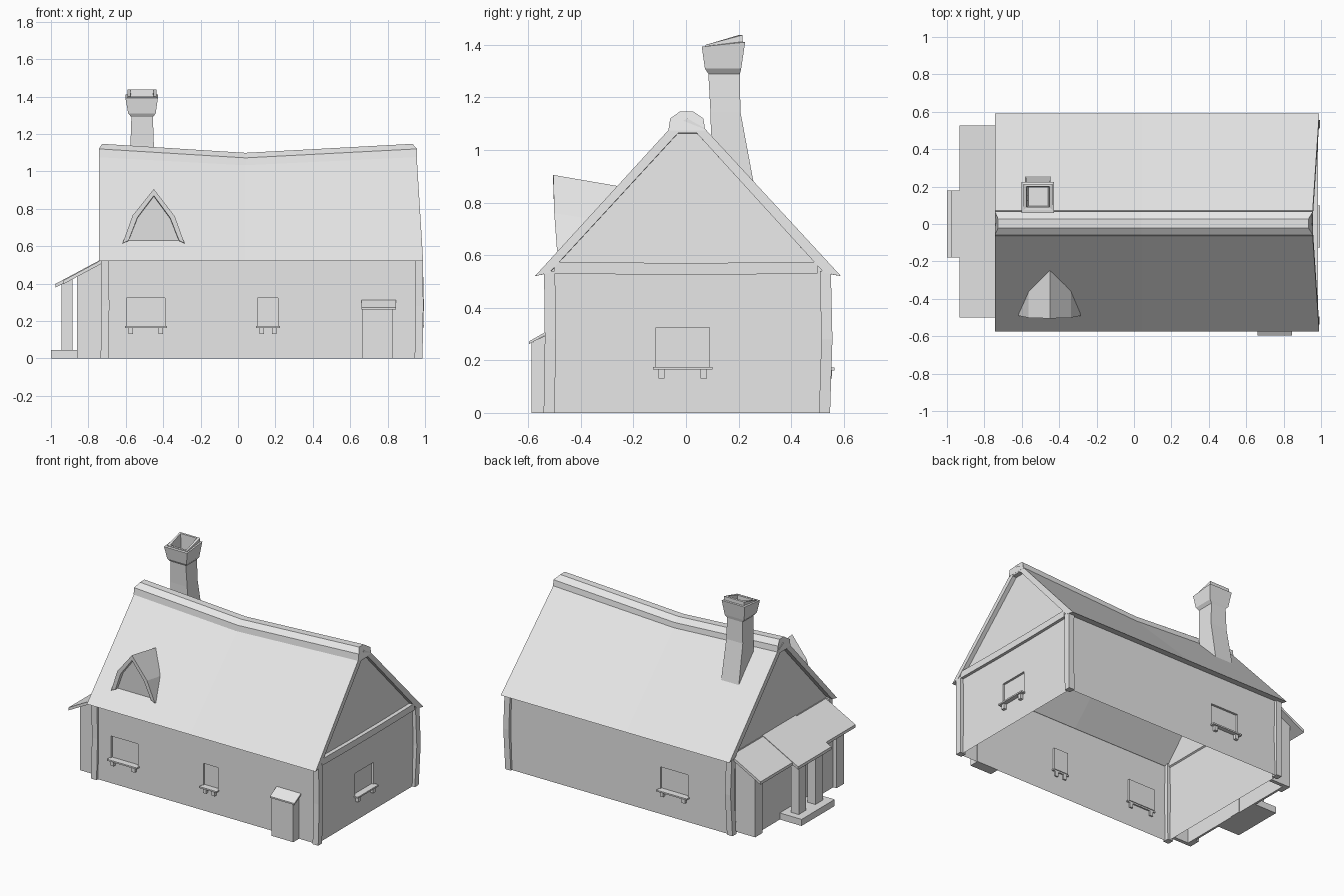
import bpy, bmesh
from mathutils import Vector, Matrix
from math import radians

cube = bpy.data.objects.get("Cube")
if cube:
    bpy.data.objects.remove(cube, do_unlink=True)

GREY = (0.8, 0.8, 0.8, 1)
mat = bpy.data.materials.new("pale grey")
mat.use_nodes = True
mat.diffuse_color = GREY
mat.node_tree.nodes["Principled BSDF"].inputs["Base Color"].default_value = GREY


def finish(name, bm, recalc=True):
    if recalc:
        bmesh.ops.recalc_face_normals(bm, faces=bm.faces)
    me = bpy.data.meshes.new(name)
    bm.to_mesh(me)
    bm.free()
    me.materials.append(mat)
    ob = bpy.data.objects.new(name, me)
    bpy.context.scene.collection.objects.link(ob)
    return ob


def loft(name, rings):
    """Closed solid skinned through rings of equal point count."""
    bm = bmesh.new()
    vs = [[bm.verts.new(p) for p in ring] for ring in rings]
    n = len(vs[0])
    for a, b in zip(vs, vs[1:]):
        for i in range(n):
            j = (i + 1) % n
            bm.faces.new((a[i], a[j], b[j], b[i]))
    bm.faces.new(vs[0])
    bm.faces.new(vs[-1])
    return finish(name, bm)


def rect(x0, x1, y0, y1, z, tilt=0):
    return [(x0, y0, z), (x1, y0, z), (x1, y1, z + tilt), (x0, y1, z + tilt)]


def box(name, x0, x1, y0, y1, z0, z1):
    return loft(name, [rect(x0, x1, y0, y1, z0), rect(x0, x1, y0, y1, z1)])


def panel(name, pts):
    bm = bmesh.new()
    bm.faces.new([bm.verts.new(p) for p in pts])
    return finish(name, bm, False)


def wall(side, turn, dist, u0, u1, windows, low=0.172, high=0.322):
    """Wall sheet with recessed windows, each with a sill and two brackets."""
    rot = Matrix.Rotation(radians(turn), 4, 'Z')
    us = sorted([u0, u1] + [u for w in windows for u in w])
    zs = [0, low, high, 0.54]
    bm = bmesh.new()
    grid = [[bm.verts.new((u, -dist, z)) for z in zs] for u in us]
    panes = []
    for i in range(len(us) - 1):
        for j in range(3):
            f = bm.faces.new((grid[i][j], grid[i + 1][j],
                              grid[i + 1][j + 1], grid[i][j + 1]))
            if j == 1 and any(abs(us[i] - w[0]) < 1e-6 for w in windows):
                panes.append(f)
    if panes:
        out = bmesh.ops.extrude_discrete_faces(bm, faces=panes)
        verts = {v for f in out["faces"] for v in f.verts}
        bmesh.ops.translate(bm, vec=(0, 0.015, 0), verts=list(verts))
    parts = [finish(side + "_wall", bm, False)]
    for a, b in windows:
        parts.append(box(side + "_window_sill", a - 0.01, b + 0.01,
                         -dist - 0.03, -dist + 0.01, low - 0.01, low))
        for c in (a + 0.022, b - 0.022):
            parts.append(box(side + "_sill_bracket", c - 0.012, c + 0.012,
                             -dist - 0.02, -dist + 0.01, 0.13, low - 0.01))
    for ob in parts:
        ob.data.transform(rot)


# Four walls
wall("front", 0, 0.525, -0.71, 0.965, [(-0.595, -0.39), (0.105, 0.215)])
wall("right", 90, 0.965, -0.525, 0.535, [(-0.115, 0.09)], 0.175, 0.325)
wall("back", 180, 0.535, -0.965, 0.71, [(0.18, 0.39)])
wall("left", 270, 0.71, -0.535, 0.525, [])

# Slightly crooked corner posts
for name, x, y, bend in (("front_right", 0.967, -0.519, 0.003),
                         ("back_right", 0.967, 0.53, 0.006),
                         ("front_left", -0.712, -0.519, 0.003),
                         ("back_left", -0.712, 0.53, 0.006)):
    w = 0.021
    loft(name + "_post", [rect(x + d - w, x + d + w, y + d - w, y + d + w, z)
                          for z, d in ((0, -bend / 2), (0.28, bend), (0.54, 0))])

# Sagging roof shell, its right end leaning inwards towards the ridge
profile = [(-0.575, 0.52), (-0.06, 1.083), (0.005, 1.12), (0.07, 1.083), (0.59, 0.52),
           (0.525, 0.533), (0.04, 1.065), (-0.03, 1.065), (-0.52, 0.533)]


def roof_ring(x, sag, lean):
    return [(x - lean * (z - 0.52) / 0.6, y, z - sag * (z - 0.52) / 0.6)
            for y, z in profile]


loft("main_roof", [roof_ring(-0.742, 0, 0), roof_ring(0.04, 0.047, 0),
                   roof_ring(0.99, 0, 0.037)])

# Ridge cap with tapered ends
cap = [(-0.067, 1.075), (-0.06, 1.12), (-0.022, 1.147),
       (0.027, 1.147), (0.066, 1.12), (0.073, 1.075)]
loft("ridge_cap", [[(x + (taper if z > 1.13 else 0), y, z - sag) for y, z in cap]
                   for x, sag, taper in ((-0.744, 0, 0.017), (0.04, 0.048, 0),
                                         (0.957, 0, -0.024))])

# Recessed gables and the sagging beam across the right one
right_gable = [(0.96, -0.53, 0.53), (0.96, 0.535, 0.53),
               (0.927, 0.04, 1.07), (0.927, -0.03, 1.07)]
panel("right_gable", right_gable)
panel("left_gable", [(-0.705, y, z) for _, y, z in reversed(right_gable)])
loft("gable_beam", [[(0.94, y, 0.53 - s), (0.985, y, 0.53 - s),
                     (0.985, y, 0.575 - s), (0.94, y, 0.575 - s)]
                    for y, s in ((-0.5, 0), (-0.15, 0.004), (0.15, 0.004), (0.5, 0))])

# Dormer: bent shell running back into the roof, with a recessed front
outer = [(-0.617, 0.615), (-0.563, 0.765), (-0.45, 0.905), (-0.338, 0.76), (-0.286, 0.615)]
inner = [(-0.585, 0.63), (-0.537, 0.755), (-0.45, 0.87), (-0.363, 0.752), (-0.315, 0.63)]


def dormer_front(z):
    return -0.49 - 0.015 * min(1, (z - 0.61) / 0.2)


def dormer_back(x, z):
    z -= 0.045 * (z - 0.61) / 0.295
    return (x, -0.555 + (z - 0.52) / 1.09, z)


hood = outer + inner[::-1]
loft("dormer_hood", [[(x, dormer_front(z), z) for x, z in hood],
                     [dormer_back(x, z) for x, z in hood]])
panel("dormer_front", [(x, dormer_front(z) + 0.025, z) for x, z in reversed(inner)])

# Chimney with a flared crown and a hollow, tilted top
loft("chimney", [rect(-0.58, -0.445, 0.1, 0.262, 0.85),
                 rect(-0.575, -0.45, 0.093, 0.207, 1.145),
                 rect(-0.57, -0.455, 0.085, 0.205, 1.29),
                 rect(-0.587, -0.44, 0.072, 0.21, 1.31),
                 rect(-0.602, -0.428, 0.06, 0.225, 1.393, 0.017),
                 rect(-0.59, -0.437, 0.075, 0.215, 1.395, 0.017),
                 rect(-0.59, -0.437, 0.075, 0.215, 1.4, 0.037),
                 rect(-0.575, -0.452, 0.09, 0.2, 1.4, 0.037),
                 rect(-0.565, -0.46, 0.095, 0.195, 1.31)])

# Shallow front door box with a sloping hood
loft("front_door_box", [rect(0.665, 0.83, -0.588, -0.52, 0),
                        rect(0.665, 0.83, -0.588, -0.52, 0.267, 0.035)])
loft("front_door_hood", [rect(0.66, 0.845, -0.597, -0.52, 0.262, 0.042),
                         rect(0.66, 0.845, -0.597, -0.52, 0.272, 0.044)])


# Side porch: lean-to roof with a longer middle over the entrance
def lean_to(name, x_end, y0, y1, lift=0.0):
    slope = 0.535
    ends = [(-0.7, 0.542), (x_end, 0.542 + slope * (x_end + 0.7))]
    section = ends + [(x, z - 0.02) for x, z in reversed(ends)]
    loft(name, [[(x, y, z + lift) for x, z in section] for y in (y0, y1)])


lean_to("porch_roof", -0.933, -0.5, 0.527)
lean_to("entrance_roof", -0.975, -0.18, 0.18, 0.004)


def porch_part(name, x0, x1, y0, y1, z0=0):
    """Block whose top follows the underside of the lean-to roof."""
    tops = [(x, 0.53 + 0.535 * (x + 0.7)) for x in (x0, x1)]
    section = [(x0, z0), (x1, z0), tops[1], tops[0]]
    loft(name, [[(x, y, z) for x, z in section] for y in (y0, y1)])


for side, s in (("front", -1), ("back", 1)):
    porch_part(side + "_porch_wall", -0.86, -0.71, s * 0.455, s * 0.48)
    porch_part(side + "_porch_pillar", -0.86, -0.82, s * 0.4, s * 0.48)
    porch_part(side + "_porch_panel", -0.835, -0.82, s * 0.04, s * 0.4)
    porch_part(side + "_entrance_column", -0.945, -0.885, s * 0.05, s * 0.13, 0.04)
porch_part("porch_door", -0.83, -0.815, -0.04, 0.04)
box("porch_step", -1.0, -0.82, -0.18, 0.178, 0, 0.045)
